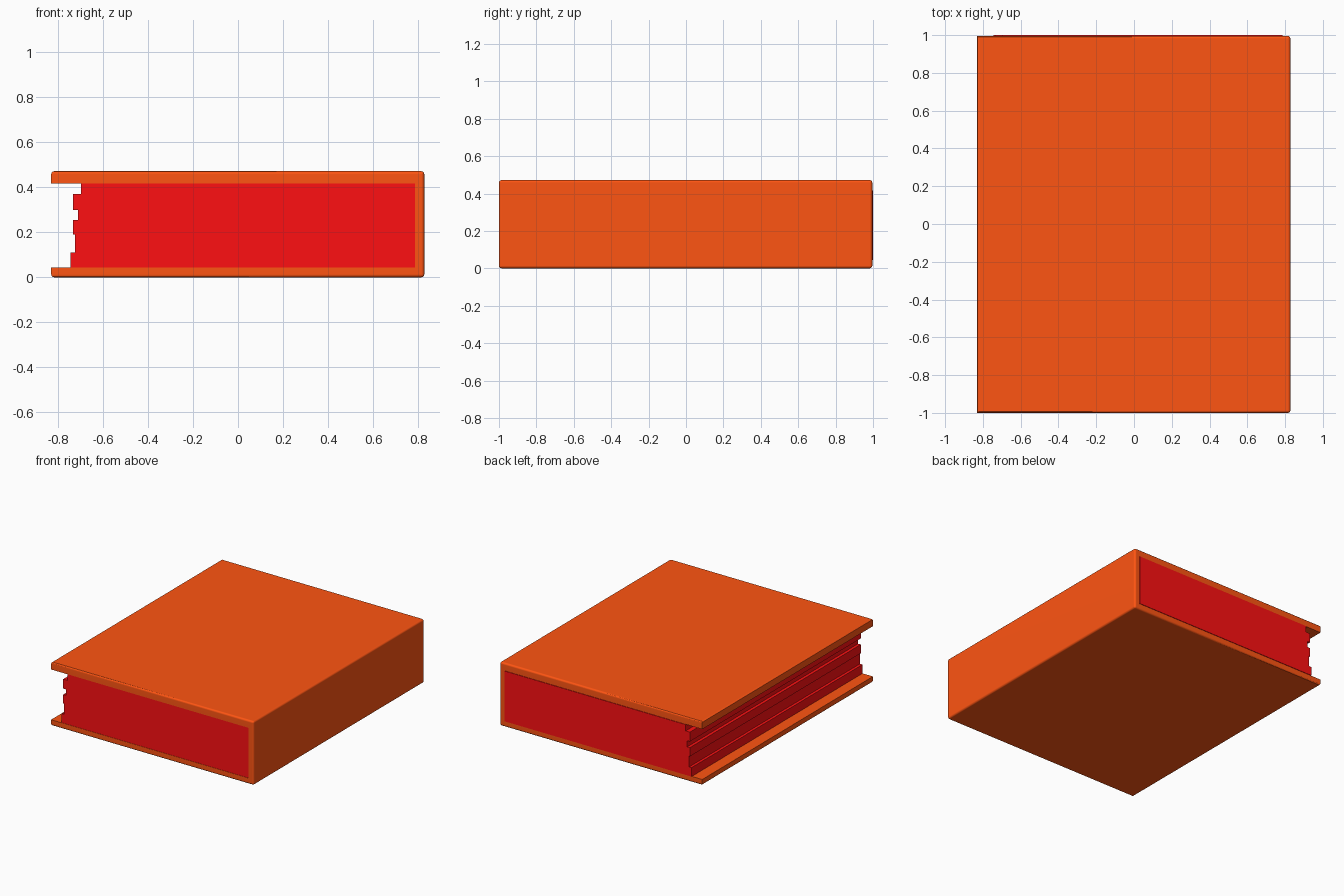
import bpy, bmesh

if "Cube" in bpy.data.objects:
    bpy.data.objects.remove(bpy.data.objects["Cube"])

def material(name, color):
    m = bpy.data.materials.new(name)
    m.diffuse_color = color
    m.use_nodes = True
    m.node_tree.nodes["Principled BSDF"].inputs["Base Color"].default_value = m.diffuse_color
    return m

def extrude_profile(name, pts, y0, y1, mat, bevel_if=None, width=0.014):
    """Extrude an (x, z) outline along y, optionally bevelling chosen edges."""
    bm = bmesh.new()
    face = bm.faces.new([bm.verts.new((x, y0, z)) for x, z in pts])
    ext = bmesh.ops.extrude_face_region(bm, geom=[face])
    moved = [v for v in ext["geom"] if isinstance(v, bmesh.types.BMVert)]
    bmesh.ops.translate(bm, verts=moved, vec=(0, y1 - y0, 0))
    bmesh.ops.recalc_face_normals(bm, faces=bm.faces[:])
    if bevel_if:
        edges = [e for e in bm.edges if all(bevel_if(v.co) for v in e.verts)]
        bmesh.ops.bevel(bm, geom=edges, offset=width, segments=3,
                        profile=0.5, affect='EDGES')
    mesh = bpy.data.meshes.new(name)
    bm.to_mesh(mesh)
    bm.free()
    obj = bpy.data.objects.new(name, mesh)
    bpy.context.collection.objects.link(obj)
    mesh.materials.append(mat)
    return obj

orange = material("cover_orange", (1.0, 0.09, 0.006, 1))
red = material("page_red", (1.0, 0.005, 0.006, 1))

# Hard cover: bottom board, spine on the right and top board in one C section
L, R, H = -0.83, 0.828, 0.472
low, high, spine = 0.044, 0.416, 0.787
cover = extrude_profile(
    "cover",
    [(L, 0), (R, 0), (R, H), (L, H), (L, high), (spine, high), (spine, low), (L, low)],
    -1.0, 0.996, orange,
    bevel_if=lambda c: c.z < 0.001 or c.z > H - 0.001)

# Page block: uneven bundles of pages step in and out along the open edge
steps = [(0.11, -0.745), (0.19, -0.725), (0.255, -0.732),
         (0.30, -0.71), (0.37, -0.732), (high, -0.698)]
outline = [(spine, high), (spine, low)]
z = low
for top, x in steps:
    outline += [(x, z), (x, top)]
    z = top
pages = extrude_profile("pages", outline, -0.998, 1.0, red)

# Smooth the rounded cover rim, keeping the large panels evenly flat
bpy.context.view_layer.objects.active = cover
cover.select_set(True)
bpy.ops.object.shade_smooth_by_angle()
flat = cover.modifiers.new("flat_panels", 'WEIGHTED_NORMAL')
flat.keep_sharp = True
